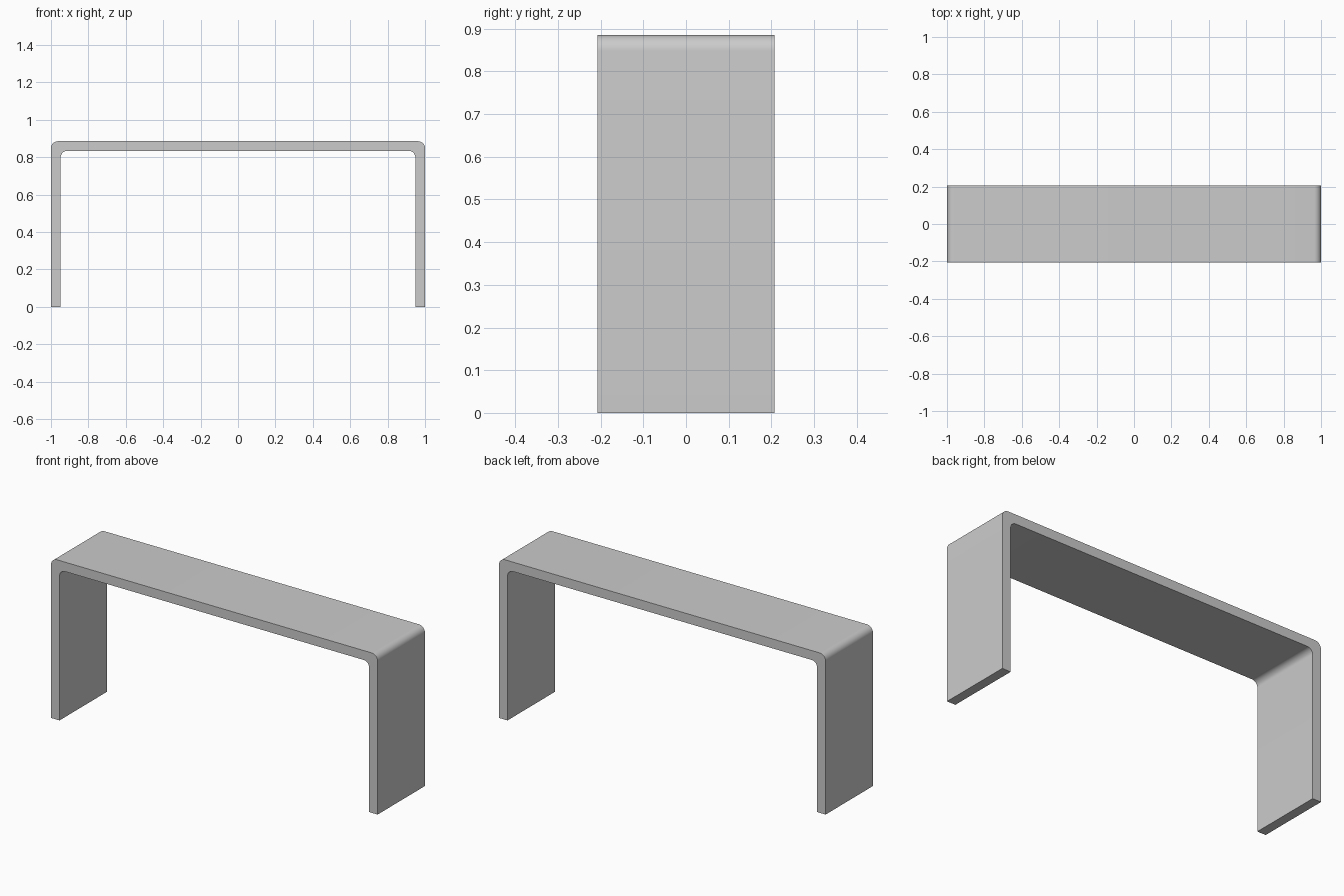
import bpy, bmesh, math

if "Cube" in bpy.data.objects:
    bpy.data.objects.remove(bpy.data.objects["Cube"])

HALF_W, HALF_D, HEIGHT, THICK = 1.0, 0.207, 0.885, 0.052
R_OUT, R_IN, STEPS = 0.037, 0.034, 10


def corner(half_x, top_z, r):
    """Rounded upper right corner, from the leg up to the top."""
    return [(half_x - r + r * math.cos(a), top_z - r + r * math.sin(a))
            for a in (math.pi / 2 * i / STEPS for i in range(STEPS + 1))]


def arch(half_x, top_z, r):
    """Open arch from the right foot over the top to the left foot."""
    right = [(half_x, 0)] + corner(half_x, top_z, r)
    return right + [(-x, z) for x, z in reversed(right)]


# Bent panel: outer and inner arch form one closed profile, extruded in depth
profile = arch(HALF_W, HEIGHT, R_OUT)
profile += reversed(arch(HALF_W - THICK, HEIGHT - THICK, R_IN))

bm = bmesh.new()
face = bm.faces.new([bm.verts.new((x, -HALF_D, z)) for x, z in profile])
ext = bmesh.ops.extrude_face_region(bm, geom=[face])
moved = [v for v in ext["geom"] if isinstance(v, bmesh.types.BMVert)]
bmesh.ops.translate(bm, verts=moved, vec=(0, 2 * HALF_D, 0))
bmesh.ops.recalc_face_normals(bm, faces=bm.faces)

mesh = bpy.data.meshes.new("bench")
bm.to_mesh(mesh)
bm.free()
bench = bpy.data.objects.new("bench", mesh)
bpy.context.collection.objects.link(bench)

# Smooth bends, sharp rims
bpy.context.view_layer.objects.active = bench
bench.select_set(True)
bpy.ops.object.shade_smooth_by_angle(angle=math.radians(30))
